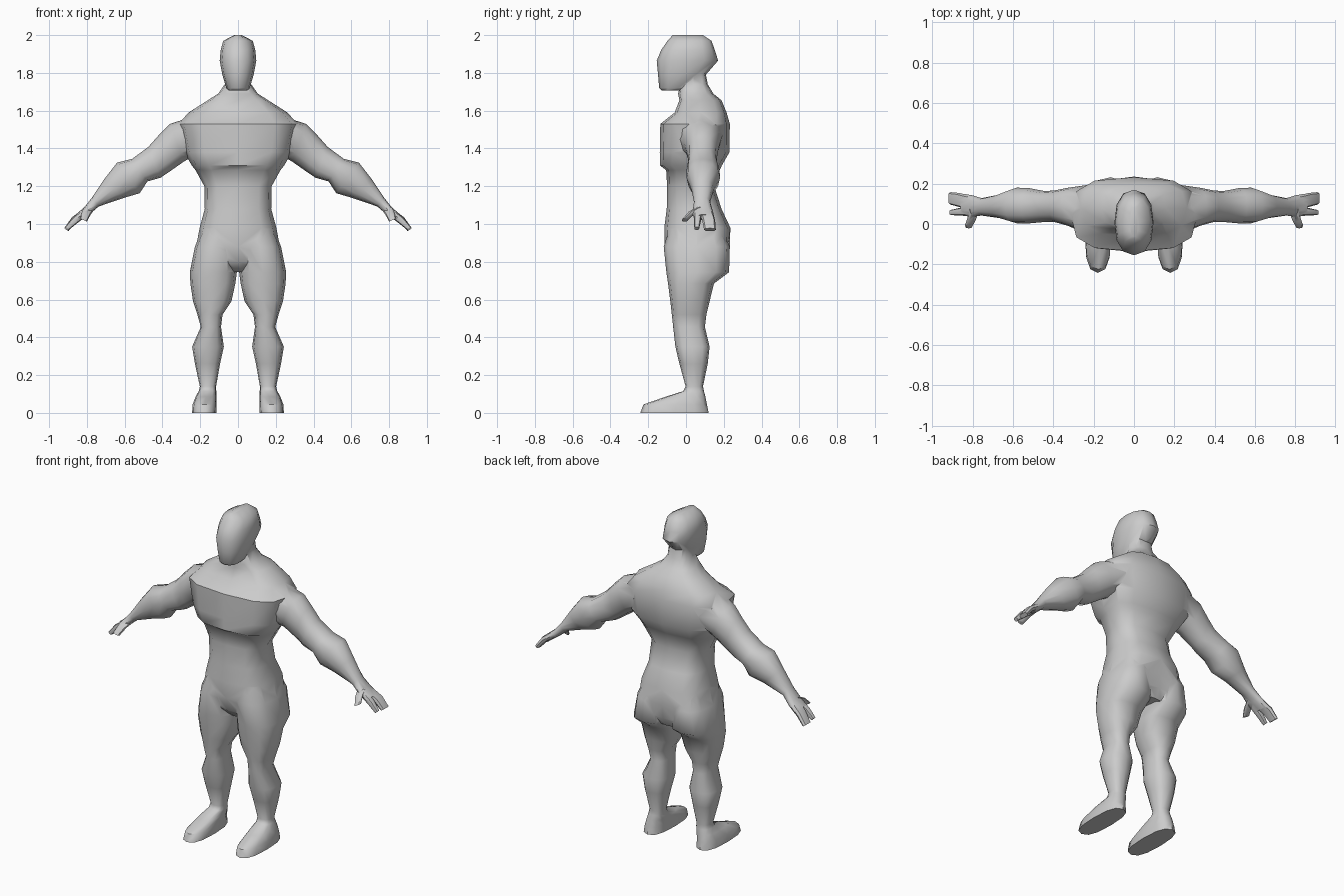
import bpy, bmesh, math
from mathutils import Vector


def loft(name, rings, power=2.3, sides=12, mirror=False):
    """Skin closed rings; each ring is (xa, za, xb, zb, y_front, y_back)."""
    bm = bmesh.new()
    m = -1 if mirror else 1
    loops = []
    for xa, za, xb, zb, y0, y1 in rings:
        c = Vector(((xa + xb) / 2, (y0 + y1) / 2, (za + zb) / 2))
        a = Vector(((xb - xa) / 2, 0, (zb - za) / 2))
        b = Vector((0, (y1 - y0) / 2, 0))
        loop = []
        for i in range(sides):
            t = 2 * math.pi * i / sides
            u, v = (math.copysign(abs(f) ** (2 / power), f) if abs(f) > 1e-6 else 0
                    for f in (math.cos(t), math.sin(t)))
            p = c + a * u + b * v
            loop.append(bm.verts.new((p.x * m, p.y, p.z)))
        loops.append(loop)
    for r, s in zip(loops, loops[1:]):
        for i in range(sides):
            j = (i + 1) % sides
            bm.faces.new((r[i], r[j], s[j], s[i]))
    bm.faces.new(loops[0])
    bm.faces.new(loops[-1])
    bmesh.ops.recalc_face_normals(bm, faces=bm.faces)
    me = bpy.data.meshes.new(name)
    bm.to_mesh(me)
    bm.free()
    ob = bpy.data.objects.new(name, me)
    bpy.context.collection.objects.link(ob)
    return ob


def level(z, x0, x1, y0, y1):
    return (x0, z, x1, z, y0, y1)


# Torso and neck: z, half width, front, back
torso = [
    (.745, .15, -.04, .19), (.80, .225, -.095, .222), (.88, .222, -.112, .232),
    (.98, .203, -.115, .235), (1.08, .176, -.102, .188), (1.2, .178, -.1, .15),
    (1.285, .225, -.105, .178), (1.31, .245, -.138, .19), (1.38, .285, -.139, .23),
    (1.53, .315, -.136, .232), (1.59, .262, -.06, .215), (1.655, .16, -.035, .188),
    (1.69, .105, -.042, .145), (1.74, .07, -.03, .115), (1.82, .065, -.03, .10)]
body = loft("body", [level(z, -w, w, f, b) for z, w, f, b in torso], 2.9)

# Head: z, half width, front, back
head = [
    (1.708, .05, -.13, .0), (1.72, .062, -.142, .06), (1.79, .083, -.148, .105),
    (1.865, .097, -.155, .17), (1.92, .092, -.132, .153), (1.97, .078, -.098, .135),
    (2.0, .02, -.07, .09)]
parts = [loft("head", [level(z, -w, w, f, b) for z, w, f, b in head], 2.3)]

# Leg and foot: z, inner x, outer x, front, back
leg = [
    (1.0, .02, .18, -.08, .18), (.88, .006, .228, -.118, .232), (.745, .006, .255, -.104, .228),
    (.685, .014, .252, -.095, .148), (.59, .035, .238, -.083, .125), (.52, .082, .215, -.075, .108),
    (.455, .09, .197, -.068, .1), (.35, .075, .243, -.056, .125), (.26, .095, .228, -.035, .115),
    (.14, .116, .202, -.002, .09), (.115, .115, .208, -.015, .095), (.085, .114, .225, -.11, .103),
    (.045, .113, .24, -.225, .111), (0, .115, .243, -.242, .12)]

# Arm: top point x z, bottom point x z, front, back
arm = [
    (.22, 1.575, .22, 1.37, -.06, .195), (.36, 1.53, .287, 1.33, -.01, .18),
    (.42, 1.47, .37, 1.272, .01, .166), (.475, 1.408, .41, 1.245, .01, .163),
    (.56, 1.345, .48, 1.225, .003, .178), (.64, 1.325, .52, 1.163, .003, .18),
    (.71, 1.235, .605, 1.138, .028, .148), (.773, 1.14, .737, 1.093, .042, .128),
    (.815, 1.087, .785, 1.052, .036, .142), (.86, 1.05, .83, 1.02, .04, .15)]
# Fingers and thumb
index_finger = [(.83, 1.07, .805, 1.04, .042, .082), (.875, 1.035, .85, 1.005, .042, .08),
                (.915, .985, .897, .968, .044, .07)]
finger_group = [(.83, 1.072, .805, 1.042, .07, .142), (.88, 1.035, .855, 1.008, .085, .154),
                (.92, .978, .898, .962, .096, .158)]
thumb = [(.815, 1.09, .765, 1.07, .05, .09), (.825, 1.068, .78, 1.05, .01, .05),
         (.838, 1.03, .80, 1.012, -.022, .008)]

for flip in (False, True):
    parts += [loft("leg", [level(*r) for r in leg], 2.6, mirror=flip),
              loft("arm", arm, 2.3, mirror=flip),
              loft("index_finger", index_finger, 2.4, 8, flip),
              loft("finger_group", finger_group, 2.8, 8, flip),
              loft("thumb", thumb, 2.4, 8, flip)]

# Weld all parts into one skin
bpy.context.view_layer.objects.active = body
for part in parts:
    mod = body.modifiers.new("weld", 'BOOLEAN')
    mod.operation = 'UNION'
    mod.solver = 'EXACT'
    mod.object = part
    bpy.ops.object.modifier_apply(modifier=mod.name)
    bpy.data.objects.remove(part)

body.select_set(True)
bpy.ops.object.shade_smooth_by_angle(angle=math.radians(50))
